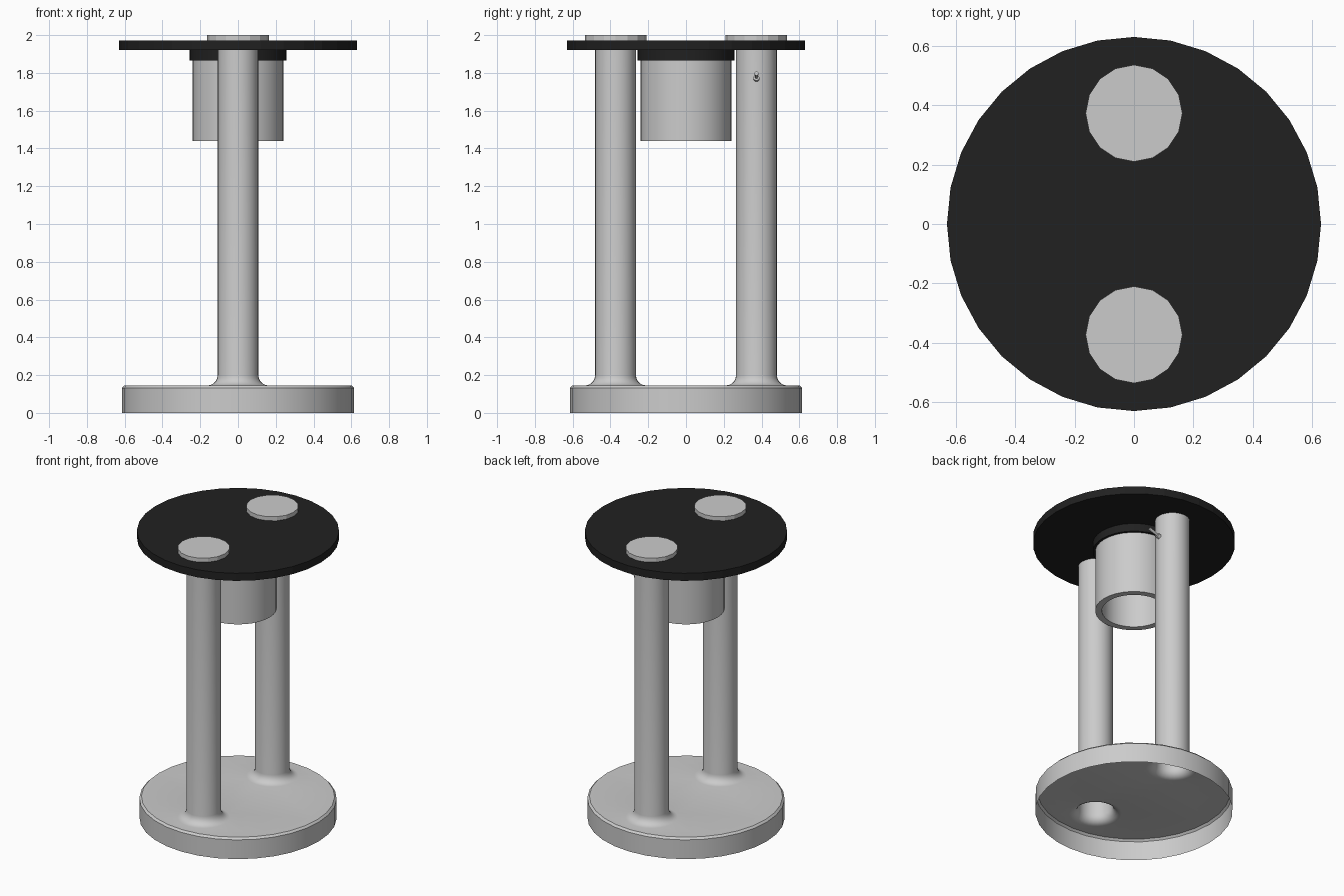
import bpy, bmesh, math
from mathutils import Vector

if "Cube" in bpy.data.objects:
    bpy.data.objects.remove(bpy.data.objects["Cube"])

POST_Y = 0.373


def ring(bm, r, z, n, cy=0.0):
    return [bm.verts.new((r * math.cos(2 * math.pi * i / n),
                          cy + r * math.sin(2 * math.pi * i / n), z)) for i in range(n)]


def loft(bm, rings):
    for a, b in zip(rings, rings[1:]):
        n = len(a)
        for i in range(n):
            j = (i + 1) % n
            bm.faces.new((a[i], a[j], b[j], b[i]))


def finish(bm, name, color=None, smooth=True):
    me = bpy.data.meshes.new(name)
    bm.to_mesh(me)
    bm.free()
    ob = bpy.data.objects.new(name, me)
    bpy.context.collection.objects.link(ob)
    if color:
        me.materials.append(color)
    if smooth:
        bpy.ops.object.select_all(action='DESELECT')
        ob.select_set(True)
        bpy.context.view_layer.objects.active = ob
        bpy.ops.object.shade_smooth_by_angle(angle=math.radians(30))
    return ob


def lathe(name, profile, n, cy=0.0, color=None, smooth=True, caps=(True, True)):
    bm = bmesh.new()
    rings = [ring(bm, r, z, n, cy) for r, z in profile]
    loft(bm, rings)
    if caps[0]:
        bm.faces.new(rings[0][::-1])
    if caps[1]:
        bm.faces.new(rings[-1])
    return finish(bm, name, color, smooth)


black = bpy.data.materials.new("black")
black.diffuse_color = (0.015, 0.015, 0.015, 1)
black.use_nodes = True
black.node_tree.nodes["Principled BSDF"].inputs["Base Color"].default_value = black.diffuse_color

# Base shell, open underneath, flowing through fillets into both posts
bm = bmesh.new()
rim = [ring(bm, r, z, 32) for r, z in ((0.615, 0), (0.615, 0.132), (0.602, 0.145))]
loft(bm, rim)
loops = [rim[-1]]
R = 0.055
fillet = [(0.108 + R * (1 - math.sin(a)), 0.145 + R * (1 - math.cos(a)))
          for a in (math.pi / 2 * k / 5 for k in range(6))]
for cy in (-POST_Y, POST_Y):
    post = [ring(bm, r, z, 32, cy) for r, z in fillet + [(0.108, 1.92)]]
    loft(bm, post)
    loops.append(post[0])
edges = [bm.edges.get((l[i], l[(i + 1) % len(l)])) for l in loops for i in range(len(l))]
bmesh.ops.triangle_fill(bm, edges=edges, use_beauty=True, normal=Vector((0, 0, 1)))
bm.normal_update()
finish(bm, "base_and_posts")

# Table top and the caps on the post ends
lathe("top_plate", [(0.63, 1.92), (0.63, 1.972)], 32, color=black, smooth=False)
for name, cy in (("front_cap", -POST_Y), ("back_cap", POST_Y)):
    lathe(name, [(0.163, 1.972), (0.163, 2.0)], 16, cy, smooth=False)

# Hanging lamp: collar and hollow cup
lathe("lamp_collar", [(0.258, 1.865), (0.258, 1.92)], 32, color=black)
lathe("lamp_cup", [(0.2, 1.865), (0.2, 1.44), (0.242, 1.44), (0.242, 1.865)][::1],
      32, caps=(False, False))

# Toggle switch on the side of the back post
base = Vector((0.105, POST_Y, 1.768))
tip = Vector((0.185, POST_Y, 1.797))
d = tip - base
rot = d.to_track_quat('Z', 'Y')
profile = [(0.016, 0), (0.016, 0.02), (0.007, 0.022), (0.011, d.length)]
bm = bmesh.new()
rings = [ring(bm, r, z, 12) for r, z in profile]
loft(bm, rings)
bm.faces.new(rings[0][::-1])
bm.faces.new(rings[-1])
for v in bm.verts:
    v.co = rot @ v.co + base
finish(bm, "toggle_switch")
